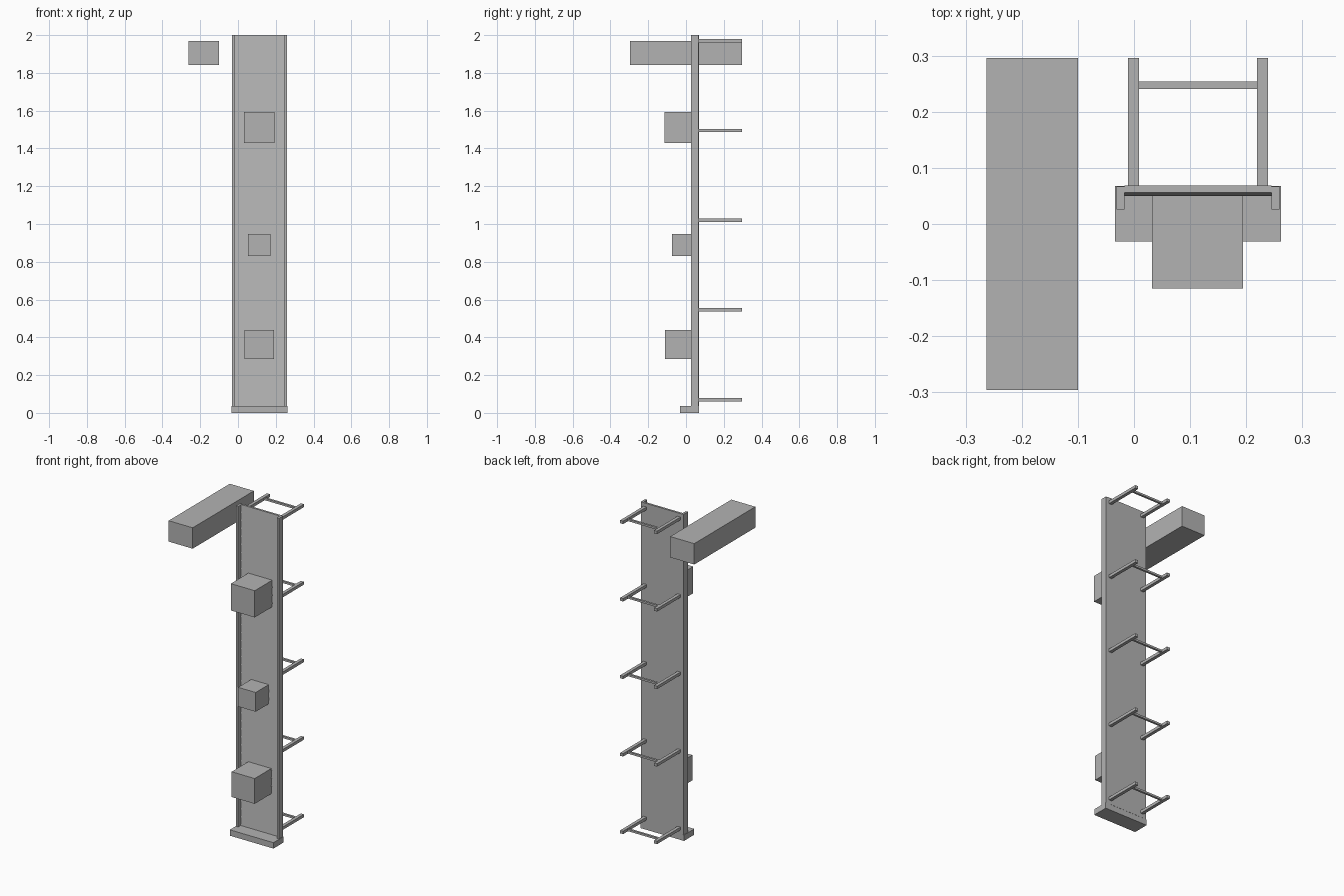
import bpy
import bmesh

cube = bpy.data.objects.get("Cube")
if cube:
    bpy.data.objects.remove(cube, do_unlink=True)

grey = bpy.data.materials.new("plain_grey")
grey.use_nodes = True
colour = (0.45, 0.45, 0.45, 1)
grey.diffuse_color = colour
grey.node_tree.nodes["Principled BSDF"].inputs["Base Color"].default_value = colour


def finish(name, bm):
    bmesh.ops.recalc_face_normals(bm, faces=bm.faces)
    mesh = bpy.data.meshes.new(name)
    bm.to_mesh(mesh)
    bm.free()
    mesh.materials.append(grey)
    obj = bpy.data.objects.new(name, mesh)
    bpy.context.collection.objects.link(obj)
    return obj


def box(name, x, y, z):
    """Box from its low and high limits on each axis."""
    bm = bmesh.new()
    bmesh.ops.create_cube(bm, size=1)
    for v in bm.verts:
        v.co = [(lo + hi) / 2 + c * (hi - lo)
                for c, (lo, hi) in zip(v.co, (x, y, z))]
    return finish(name, bm)


MID = 0.114      # centre line of the wall strip
BACK = 0.069     # back plane of the wall strip
BASE_TOP = 0.036

# Lapped siding: a sawtooth profile in y and z, extruded across x
boards = 40
pitch = (2 - BASE_TOP) / boards
profile = [(BACK, 2), (BACK, BASE_TOP)]
for i in range(boards):
    z = BASE_TOP + i * pitch
    profile += [(0.05, z), (0.056, z + pitch)]
bm = bmesh.new()
face = bm.faces.new([bm.verts.new((MID - 0.131, y, z)) for y, z in profile])
side = bmesh.ops.extrude_face_region(bm, geom=[face])
for v in side["geom"]:
    if isinstance(v, bmesh.types.BMVert):
        v.co.x += 0.262
finish("siding_panel", bm)

# Corner trims and base ledge
for label, s in (("right", -1), ("left", 1)):
    xs = sorted((MID + s * 0.131, MID + s * 0.145))
    box(label + "_trim", xs, (0.026, 0.067), (BASE_TOP, 2))
box("base_ledge", (MID - 0.148, MID + 0.148), (-0.031, 0.068), (0, BASE_TOP))

# Wall boxes on the front
box("lower_box", (0.034, 0.19), (-0.11, 0.056), (0.285, 0.44))
box("middle_box", (0.052, 0.171), (-0.073, 0.056), (0.83, 0.948))
box("upper_box", (0.032, 0.194), (-0.115, 0.056), (1.43, 1.594))

# Long separate beam
box("long_beam", (-0.263, -0.1), (-0.296, 0.296), (1.842, 1.97))

# Rear brackets: two arms and a cross bar on each level
for i in range(5):
    z = 0.07 + i * 0.475
    for label, s in (("right", -1), ("left", 1)):
        x = MID + s * 0.115
        box(f"{label}_arm_{i + 1}", (x - 0.01, x + 0.01), (BACK, 0.296),
            (z - 0.009, z + 0.009))
    box(f"cross_bar_{i + 1}", (MID - 0.105, MID + 0.105), (0.241, 0.254),
        (z - 0.006, z + 0.006))
